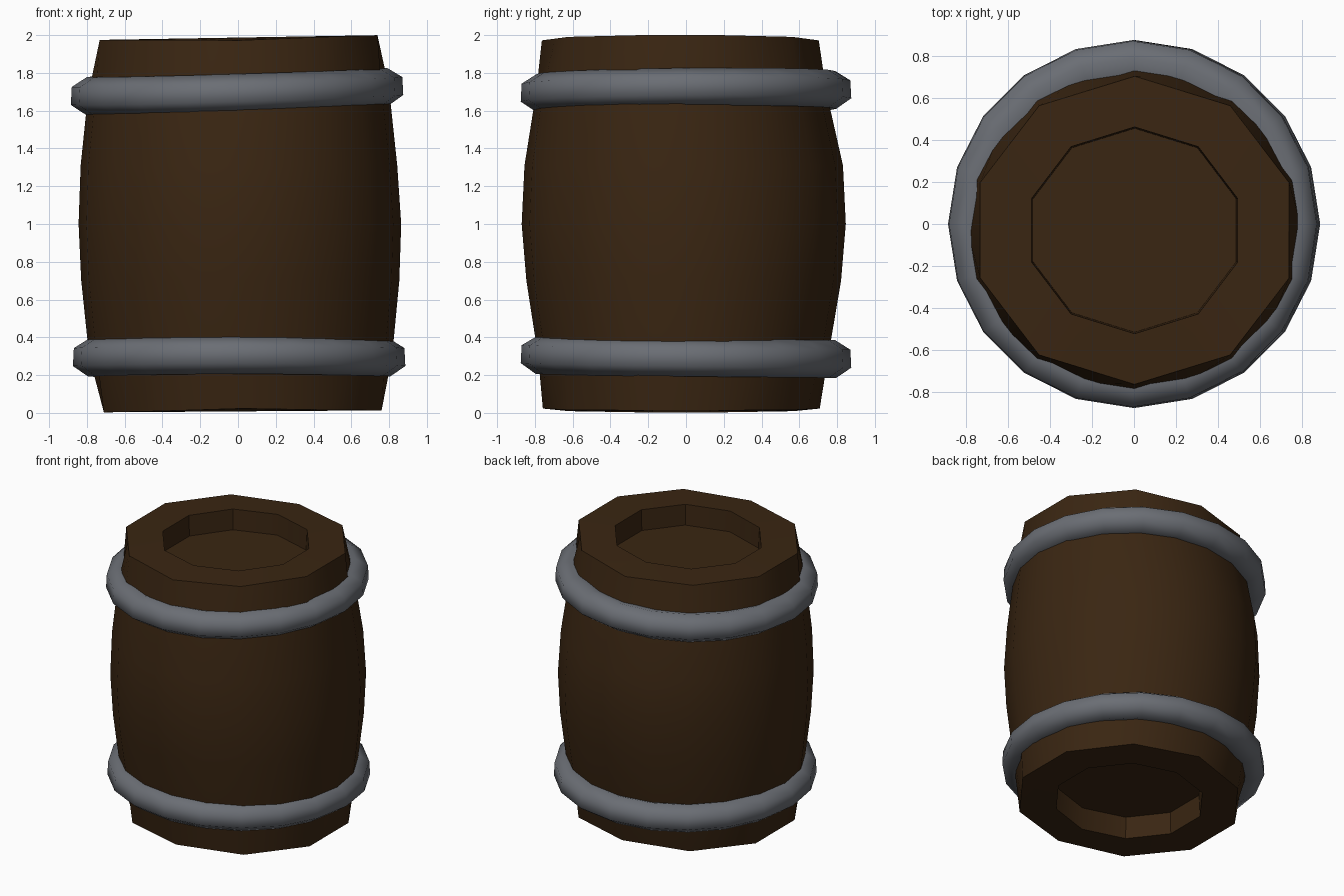
import bpy, bmesh, math

if "Cube" in bpy.data.objects:
    bpy.data.objects.remove(bpy.data.objects["Cube"])

N = 20  # columns around the barrel


def material(name, rgb):
    m = bpy.data.materials.new(name)
    m.diffuse_color = (*rgb, 1)
    m.use_nodes = True
    m.node_tree.nodes["Principled BSDF"].inputs["Base Color"].default_value = m.diffuse_color
    return m


wood = material("dark brown wood", (0.042, 0.019, 0.006))
iron = material("grey iron", (0.145, 0.155, 0.175))


def ellipse(bm, z, cx, cy, rx, ry, n=N, start=0.0):
    ring = []
    for k in range(n):
        a = start + 2 * math.pi * k / n
        ring.append(bm.verts.new((cx + rx * math.cos(a), cy + ry * math.sin(a), z)))
    return ring


def bridge(bm, low, high):
    n = len(low)
    for i in range(n):
        j = (i + 1) % n
        bm.faces.new((low[i], low[j], high[j], high[i]))


def finish(bm, name, mat, angle):
    bmesh.ops.recalc_face_normals(bm, faces=bm.faces)
    me = bpy.data.meshes.new(name)
    bm.to_mesh(me)
    bm.free()
    ob = bpy.data.objects.new(name, me)
    bpy.context.collection.objects.link(ob)
    me.materials.append(mat)
    bpy.ops.object.select_all(action='DESELECT')
    ob.select_set(True)
    bpy.context.view_layer.objects.active = ob
    bpy.ops.object.shade_smooth_by_angle(angle=math.radians(angle))


# Barrel body: bulging staves with ten-sided ends and sunken lids
def end_ring(bm, z, cx, cy, rx, ry, inward, tilt):
    ring = ellipse(bm, z, cx, cy, rx, ry)
    for v in ring:                       # slight hand-made unevenness
        s = abs(v.co.y - cy) / ry
        v.co.z += tilt * v.co.x + inward * s ** 6
    for k in range(0, N, 2):             # even columns sit on straight edges
        ring[k].co = (ring[k - 1].co + ring[k + 1].co) / 2
    return ring


def lid(bm, rim, z, depth, cx, cy, tilt):
    corners = rim[1::2]
    top = ellipse(bm, z, cx, cy, 0.515, 0.492, 10, math.radians(18))
    floor = ellipse(bm, z + depth, cx, cy, 0.508, 0.485, 10, math.radians(18))
    for v in top + floor:
        v.co.z += tilt * v.co.x
    for i in range(10):
        j = (i + 1) % 10
        mid = rim[(2 * i + 2) % N]
        bm.faces.new((corners[i], mid, corners[j], top[j], top[i]))
    bridge(bm, top, floor)
    bm.faces.new(floor)


bm = bmesh.new()
bottom = end_ring(bm, 0.008, 0.025, -0.025, 0.773, 0.733, 0.015, 0.007)
rows = [(0.30, 0.014, -0.015, 0.802, 0.768),
        (0.70, 0.012, -0.012, 0.842, 0.833),
        (1.00, 0.010, -0.012, 0.854, 0.858),
        (1.31, 0.005, -0.012, 0.838, 0.843),
        (1.70, 0.002, -0.025, 0.797, 0.768)]
rings = [bottom] + [ellipse(bm, *r) for r in rows]
for v in rings[-1]:
    v.co.z += 0.03 * v.co.x
top = end_ring(bm, 1.987, 0.003, -0.030, 0.773, 0.733, -0.015, 0.017)
rings.append(top)
for a, b in zip(rings, rings[1:]):
    bridge(bm, a, b)
lid(bm, top, 1.987, -0.15, 0.003, -0.030, 0.017)
lid(bm, bottom, 0.008, 0.16, 0.02, -0.025, 0.007)
finish(bm, "barrel_body", wood, 35)


# Iron hoops: rounded rings, slightly tilted
def hoop(name, z, cx, tilt_x, tilt_y, bump):
    profile = [(0.72, 0.08), (0.795, 0.10), (0.875, 0.05),
               (0.88, -0.045), (0.80, -0.10), (0.72, -0.08)]
    bm = bmesh.new()
    loops = [ellipse(bm, z + dz, cx, 0.0, r, r - 0.005) for r, dz in profile]
    for ring in loops:
        for v in ring:
            front = max(0.0, -v.co.y) ** 4
            v.co.z += tilt_x * v.co.x + tilt_y * v.co.y + bump * front
    for i in range(len(loops)):
        bridge(bm, loops[i], loops[(i + 1) % len(loops)])
    finish(bm, name, iron, 60)


hoop("upper_hoop", 1.702, -0.005, 0.03, 0.010, 0.0)
hoop("lower_hoop", 0.293, 0.006, 0.0, -0.010, 0.012)
